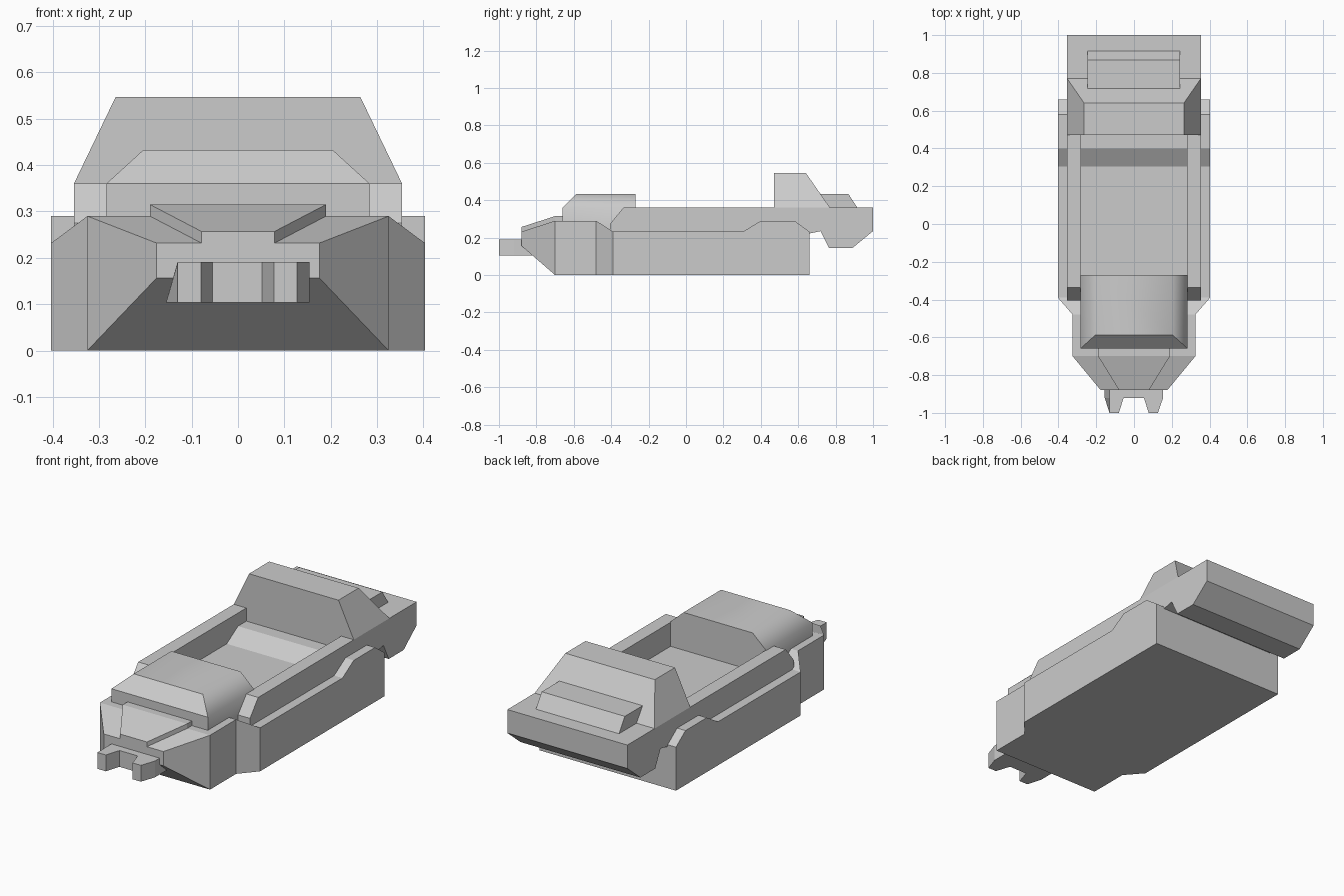
import bpy, bmesh, math

if "Cube" in bpy.data.objects:
    bpy.data.objects.remove(bpy.data.objects["Cube"])


def finish(name, bm):
    bmesh.ops.recalc_face_normals(bm, faces=bm.faces)
    me = bpy.data.meshes.new(name)
    bm.to_mesh(me)
    bm.free()
    ob = bpy.data.objects.new(name, me)
    bpy.context.collection.objects.link(ob)
    return ob


def loft(name, rings):
    """Skin a closed solid through rings with equal point counts."""
    bm = bmesh.new()
    vs = [[bm.verts.new(p) for p in r] for r in rings]
    n = len(vs[0])
    for a, b in zip(vs, vs[1:]):
        for i in range(n):
            j = (i + 1) % n
            bm.faces.new((a[i], a[j], b[j], b[i]))
    bm.faces.new(vs[0])
    bm.faces.new(vs[-1])
    return finish(name, bm)


def rect_loft(name, stations):
    """Stations along y: (y, half width, bottom z, top z)."""
    return loft(name, [[(-w, y, a), (w, y, a), (w, y, b), (-w, y, b)]
                       for y, w, a, b in stations])


def side_extrude(name, profile, x0, x1):
    """Extrude a (y, z) profile along x."""
    return loft(name, [[(x, y, z) for y, z in profile] for x in (x0, x1)])


# Main hull: tapered nose, narrow front, wide bed with raised rear deck
rect_loft("hull", [(-.88, .176, .156, .232), (-.70, .325, 0, .29),
                   (-.48, .325, 0, .29), (-.39, .403, 0, .232),
                   (.305, .403, 0, .232), (.40, .403, 0, .29),
                   (.58, .403, 0, .29), (.66, .403, 0, .232)])

# Raised plate on the nose
rect_loft("hood_plate", [(-.88, .079, .228, .257), (-.70, .19, .28, .315),
                         (-.60, .19, .28, .315)])

# Two-pronged front bumper, its left upper edge leaning inward
plan = [(-.155, -.82), (-.155, -.92), (-.13, -1), (-.08, -1), (-.055, -.92),
        (.052, -.92), (.078, -1), (.127, -1), (.154, -.92), (.154, -.82)]
loft("front_bumper", [[(x, y, .104) for x, y in plan],
                      [(max(x, -.13 - .0005 * (y > -.99)), y, .191)
                       for x, y in plan]])

# Rounded front canopy
w, t = .284, .204
canopy = loft("front_canopy", [
    [(-w, -.66, .23), (w, -.66, .23), (w, -.66, .36), (t, -.587, .433),
     (-t, -.587, .433), (-w, -.66, .36)],
    [(-w, -.27, .22), (w, -.27, .22), (w, -.27, .36), (t, -.27, .433),
     (-t, -.27, .433), (-w, -.27, .36)]])
# Replace the bent front cap with an upright face and a sloped windscreen
bm = bmesh.new()
bm.from_mesh(canopy.data)
bm.faces.ensure_lookup_table()
cap = min(bm.faces, key=lambda f: f.calc_center_median().y)
low = [v for v in cap.verts if abs(v.co.z - .36) < .01]
bmesh.ops.connect_verts(bm, verts=low)
bmesh.ops.recalc_face_normals(bm, faces=bm.faces)
bm.to_mesh(canopy.data)
bm.free()
bpy.context.view_layer.objects.active = canopy
canopy.select_set(True)
bpy.ops.object.shade_smooth_by_angle(angle=math.radians(60))
for p in canopy.data.polygons:
    if abs(p.normal.y) > .3:
        p.use_smooth = False

# Side rails along the bed
rail = [(-.405, .22), (-.405, .275), (-.335, .36), (.48, .36), (.48, .22)]
for side, s in (("left", -1), ("right", 1)):
    side_extrude(side + "_rail", rail, s * .28, s * .354)

# Overhanging tail
side_extrude("tail", [(.47, .22), (.47, .36), (1, .36), (1, .235),
                      (.89, .145), (.765, .145), (.72, .235), (.65, .22)],
             -.354, .354)

# Rear cab: upright front, sloped sides and back
loft("rear_cab", [
    [(-.354, .47, .36), (.354, .47, .36), (.354, .77, .36), (-.354, .77, .36)],
    [(-.264, .47, .547), (.264, .47, .547), (.264, .64, .547), (-.264, .64, .547)]])

# Engine box on the tail
side_extrude("tail_box", [(.70, .35), (.70, .434), (.868, .434), (.917, .36),
                          (.917, .35)], -.247, .244)
